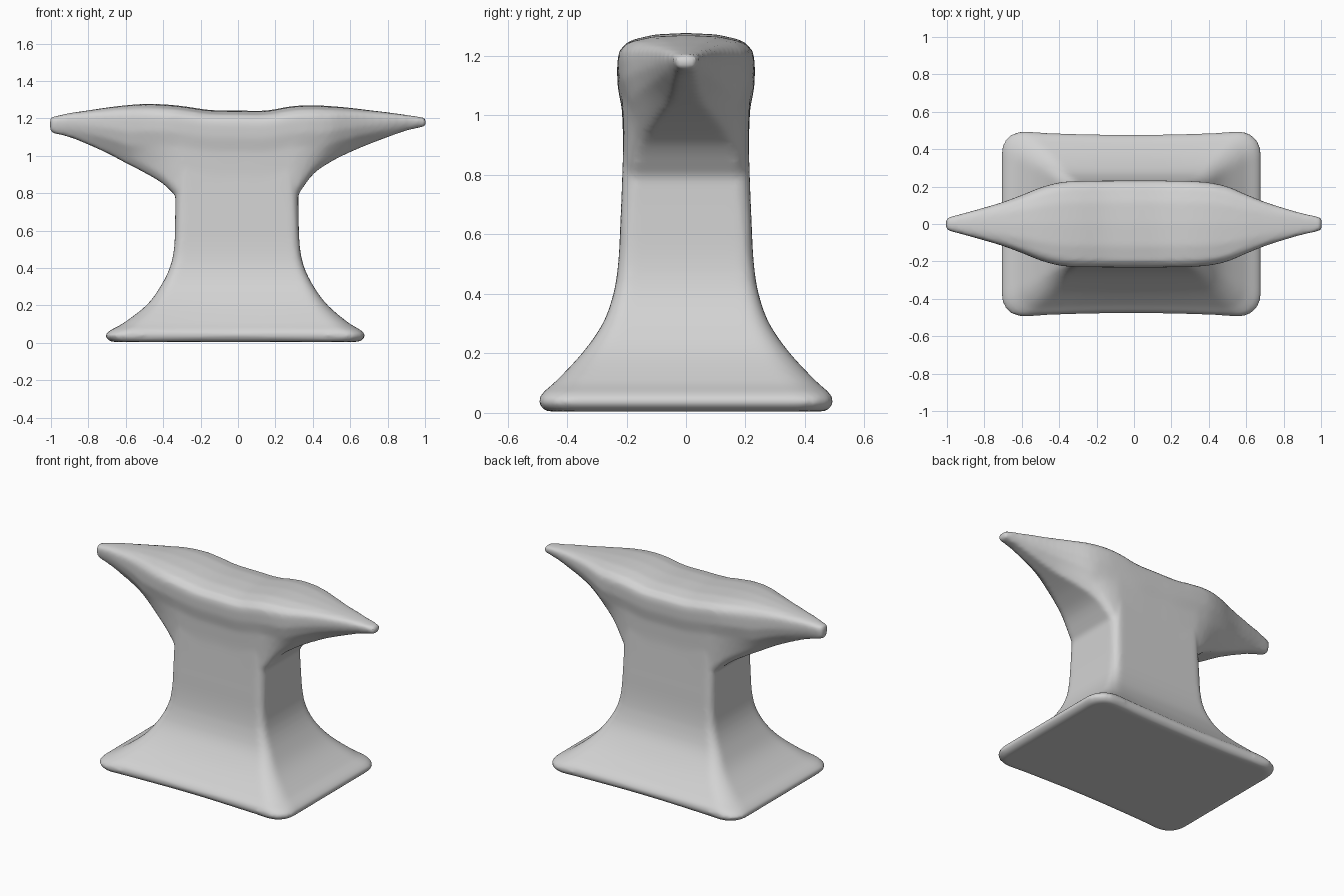
import bpy, bmesh, math

if "Cube" in bpy.data.objects:
    bpy.data.objects.remove(bpy.data.objects["Cube"])

mat = bpy.data.materials.new("stone grey")
mat.diffuse_color = (0.65, 0.65, 0.65, 1)
mat.use_nodes = True
mat.node_tree.nodes["Principled BSDF"].inputs["Base Color"].default_value = mat.diffuse_color


def sample(table, x):
    """Smooth (Catmull-Rom style) lookup; each row is (key, value, value...)."""
    n = len(table)
    for i in range(n - 1):
        a, b = table[i], table[i + 1]
        if x <= b[0] or i == n - 2:
            h = b[0] - a[0]
            t = min(max((x - a[0]) / h, 0), 1)
            p, q = table[max(i - 1, 0)], table[min(i + 2, n - 1)]
            out = []
            for k in range(1, len(a)):
                ma = (b[k] - p[k]) / (b[0] - p[0]) * h
                mb = (q[k] - a[k]) / (q[0] - a[0]) * h
                out.append((2*t**3 - 3*t*t + 1) * a[k] + (t**3 - 2*t*t + t) * ma
                           + (3*t*t - 2*t**3) * b[k] + (t**3 - t*t) * mb)
            return out


def loft(bm, rings):
    """Closed skin through equal-sized rings, capped at both ends."""
    vs = [[bm.verts.new(p) for p in r] for r in rings]
    n = len(vs[0])
    for r, s in zip(vs, vs[1:]):
        for i in range(n):
            j = (i + 1) % n
            bm.faces.new((r[i], r[j], s[j], s[i]))
    bm.faces.new(vs[0][::-1])
    bm.faces.new(vs[-1])


# Flared base and waist: z, left x, right x, half depth, corner radius
BODY = [(0.005, -0.68, 0.65, 0.475, 0.11), (0.035, -0.71, 0.68, 0.495, 0.12),
        (0.065, -0.685, 0.66, 0.485, 0.12), (0.10, -0.62, 0.60, 0.445, 0.11),
        (0.20, -0.49, 0.48, 0.35, 0.08), (0.30, -0.415, 0.405, 0.28, 0.06),
        (0.40, -0.365, 0.355, 0.244, 0.05), (0.50, -0.342, 0.332, 0.228, 0.045),
        (0.65, -0.336, 0.324, 0.22, 0.045), (0.80, -0.335, 0.322, 0.214, 0.05),
        (1.10, -0.335, 0.322, 0.205, 0.06)]


def body_ring(z):
    l, r, d, rad = sample(BODY, z)
    cx, hx = (l + r) / 2, (r - l) / 2
    low = max(0, 1 - z / 0.25)
    pts = []
    for qx, qy, a0 in ((1, 1, 0), (-1, 1, 90), (-1, -1, 180), (1, -1, 270)):
        for k in range(6):
            a = math.radians(a0 + 18 * k)
            pts.append((qx * (hx - rad) + rad * math.cos(a),
                        qy * (d - rad) + rad * math.sin(a)))
    ring = []
    for i, (x, y) in enumerate(pts):
        nx, ny = pts[(i + 1) % len(pts)]
        steps = 8 if i % 6 == 5 else 1          # subdivide the straight sides
        for k in range(steps):
            t = k / steps
            px, py = x + (nx - x) * t, y + (ny - y) * t
            # base edges are slightly pinched between the corners
            py *= 1 + 0.06 * low * ((px / hx) ** 2 - 0.7)
            ring.append((cx + px, py, z))
    return ring


# Working face with two horns: x, top z, under z, half width
TOP = [(-1.005, 1.205, 1.125, 0.032), (-0.9, 1.228, 1.10, 0.06), (-0.8, 1.243, 1.06, 0.088),
       (-0.7, 1.258, 1.015, 0.118), (-0.6, 1.27, 0.962, 0.155), (-0.5, 1.277, 0.91, 0.195),
       (-0.4, 1.275, 0.85, 0.222), (-0.3, 1.266, 0.76, 0.23), (-0.15, 1.245, 0.7, 0.232),
       (0.0, 1.242, 0.7, 0.232), (0.15, 1.242, 0.7, 0.232), (0.29, 1.265, 0.76, 0.23),
       (0.4, 1.27, 0.90, 0.222), (0.5, 1.265, 0.97, 0.20), (0.6, 1.256, 1.02, 0.158),
       (0.7, 1.244, 1.062, 0.118), (0.8, 1.232, 1.10, 0.086), (0.9, 1.218, 1.135, 0.058),
       (1.005, 1.202, 1.158, 0.036)]


def top_ring(x):
    zt, zb, w = sample(TOP, x)
    h = zt - zb
    s = min(h, 0.32)
    k = min(max((abs(x) - 0.3) / 0.35, 0), 1)   # 0 over the waist, 1 on the horns
    k *= 1 - 0.5 * max(0, abs(x) - 0.75) / 0.25
    half = [(0.5, zt - 0.015 * s), (0.85, zt - 0.07 * s), (0.98, zt - 0.16 * s),
            (1.0, zt - 0.25 * s), (0.99, zt - 0.45 * s),
            (0.93 - 0.08 * k, zt - 0.68 * s), (0.88 - 0.3 * k, zb + 0.12 * s),
            (0.8 - 0.4 * k, zb)]
    right = [(x, w * a, z) for a, z in half]
    left = [(x, -w * a, z) for a, z in reversed(half)]
    return [(x, 0, zt)] + right + left


bm = bmesh.new()
N = 60
loft(bm, [body_ring(0.005 + 1.095 * (i / N) ** 1.5) for i in range(N + 1)])
loft(bm, [top_ring(-1.005 + 2.01 * i / 80) for i in range(81)])
bmesh.ops.recalc_face_normals(bm, faces=bm.faces)
mesh = bpy.data.meshes.new("anvil_body")
bm.to_mesh(mesh)
bm.free()
anvil = bpy.data.objects.new("anvil_body", mesh)
bpy.context.collection.objects.link(anvil)

# Fuse base and horns into one worn, softly blended skin
rem = anvil.modifiers.new("fuse", 'REMESH')
rem.mode = 'VOXEL'
rem.voxel_size = 0.014
smo = anvil.modifiers.new("soften", 'SMOOTH')
smo.factor = 0.5
smo.iterations = 4
bpy.context.view_layer.objects.active = anvil
anvil.select_set(True)
for m in ("fuse", "soften"):
    bpy.ops.object.modifier_apply(modifier=m)
anvil.data.materials.clear()
anvil.data.materials.append(mat)
bpy.ops.object.shade_smooth_by_angle(angle=math.radians(40))
